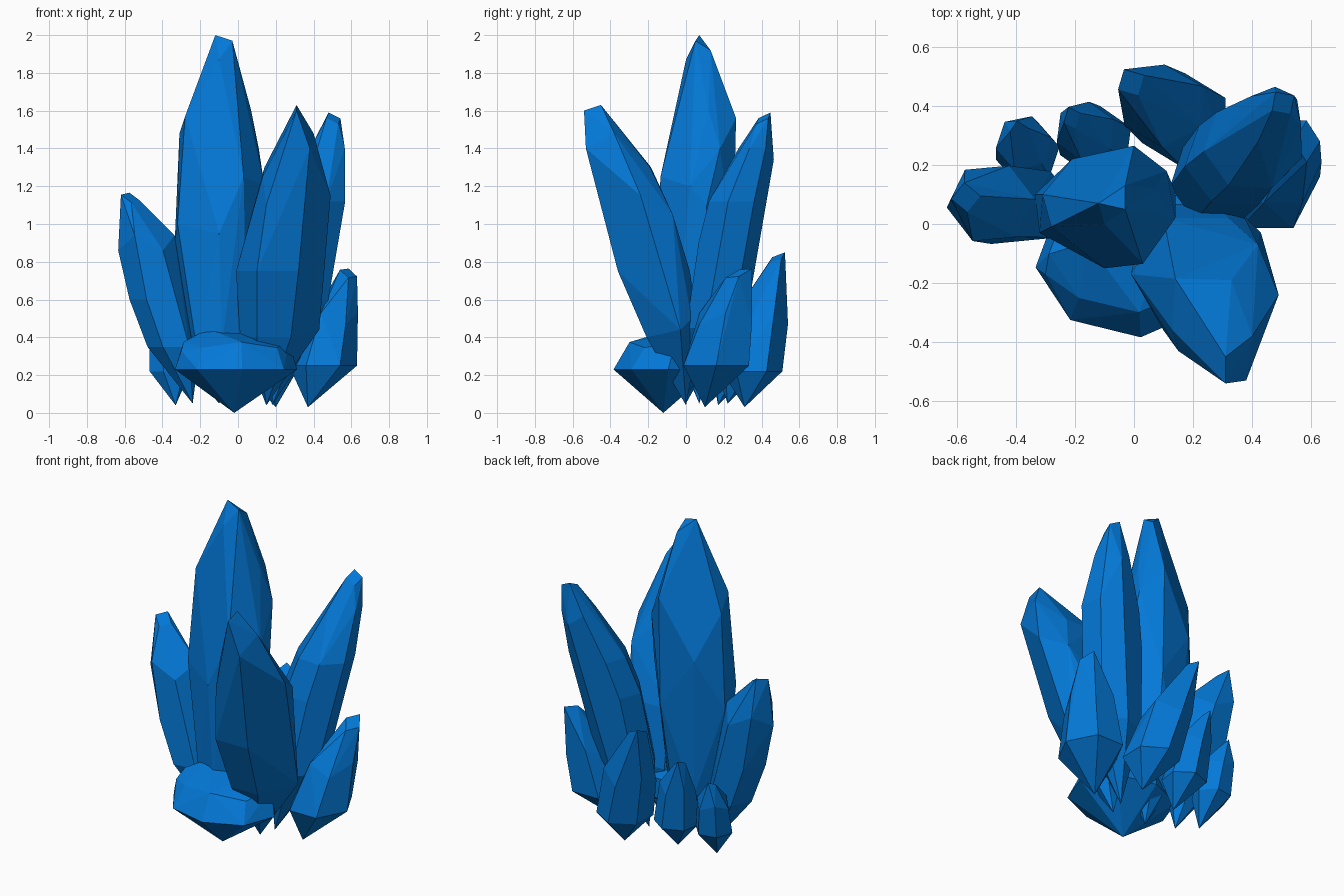
import bpy, bmesh, math

# single flat crystal colour
blue = bpy.data.materials.new("crystal_blue")
blue.diffuse_color = (0.001, 0.19, 0.68, 1)


def crystal(name, root, rings, sides=7, turn=0.0, stagger=0.0, cuts=(), tip=None):
    """Faceted shard wrapped in a hull: pointed root, rings of (x, y, z, rx, ry),
    an optional small cut tip ring, and optional extra corner points (cuts)."""
    bm = bmesh.new()
    bm.verts.new(root)
    for k, (x, y, z, rx, ry) in enumerate(rings):
        for i in range(sides):
            a = turn + 2 * math.pi * i / sides
            # the shoulder ring steps up and down
            dz = stagger * (-1) ** i if k == len(rings) - 1 else 0
            bm.verts.new((x + rx * math.cos(a), y + ry * math.sin(a), z + dz))
    if tip:
        x, y, z, rx, ry = tip
        for i in range(4):
            a = turn + math.pi / 2 * i
            bm.verts.new((x + rx * math.cos(a), y + ry * math.sin(a), z + 0.03 * math.cos(a - 2.2)))
    for p in cuts:
        bm.verts.new(p)
    bmesh.ops.convex_hull(bm, input=bm.verts[:])
    loose = [v for v in bm.verts if not v.link_faces]
    bmesh.ops.delete(bm, geom=loose, context='VERTS')
    bmesh.ops.dissolve_limit(bm, angle_limit=math.radians(5),
                             verts=bm.verts[:], edges=bm.edges[:])
    bmesh.ops.recalc_face_normals(bm, faces=bm.faces[:])
    me = bpy.data.meshes.new(name)
    bm.to_mesh(me)
    bm.free()
    me.materials.append(blue)
    ob = bpy.data.objects.new(name, me)
    bpy.context.collection.objects.link(ob)


# tall shards
crystal("main_crystal", (-0.08, 0.0, 0.05),
        [(-0.09, 0.03, 0.35, 0.17, 0.15)], turn=0.25,
        cuts=[(-0.12, 0.07, 2.0), (-0.03, 0.05, 1.97), (-0.03, 0.13, 1.92), (-0.1, 0.0, 1.87),
              (-0.28, -0.01, 1.57), (-0.31, 0.1, 1.48), (0.07, 0.12, 1.6), (0.0, 0.265, 1.56),
              (0.11, 0.18, 1.4), (0.03, -0.135, 1.25), (-0.1, -0.15, 0.95), (-0.32, -0.03, 1.0),
              (0.14, 0.02, 1.2), (0.14, 0.11, 1.1), (-0.21, 0.22, 1.2), (-0.335, 0.1, 0.9),
              (0.0, 0.25, 0.9)])
crystal("front_right_crystal", (0.15, 0.0, 0.04),
        [(0.19, -0.07, 0.4, 0.18, 0.16),
         (0.21, -0.17, 0.75, 0.22, 0.22)], sides=6, turn=0.0,
        cuts=[(0.31, -0.45, 1.63), (0.31, -0.54, 1.6), (0.38, -0.53, 1.4), (0.4, -0.38, 1.48),
              (0.33, -0.19, 1.3), (0.14, -0.185, 1.3), (0.13, -0.36, 1.25), (0.15, -0.43, 1.1),
              (0.49, -0.24, 1.15), (0.42, -0.07, 1.05), (0.43, -0.03, 0.44), (0.37, 0.03, 0.5)])
crystal("back_right_crystal", (0.18, 0.1, 0.04),
        [(0.29, 0.15, 0.45, 0.17, 0.16),
         (0.355, 0.22, 0.9, 0.185, 0.165),
         (0.405, 0.27, 1.12, 0.17, 0.16),
         (0.47, 0.365, 1.37, 0.1, 0.1)],
        turn=0.6, stagger=0.03, tip=(0.505, 0.41, 1.56, 0.045, 0.045))
crystal("left_crystal", (-0.24, 0.07, 0.05),
        [(-0.34, 0.06, 0.35, 0.14, 0.13),
         (-0.42, 0.06, 0.6, 0.155, 0.14),
         (-0.485, 0.07, 0.9, 0.15, 0.14)],
        sides=6, turn=0.1, stagger=0.04, tip=(-0.57, 0.09, 1.14, 0.05, 0.05))

# short shards around the foot
crystal("front_block_crystal", (-0.02, -0.12, 0.0),
        [(-0.01, -0.12, 0.23, 0.325, 0.265),
         (-0.01, -0.08, 0.36, 0.28, 0.22)],
        sides=8, turn=0.1, stagger=0.015, tip=(-0.02, -0.05, 0.43, 0.14, 0.12),
        cuts=[(-0.3, -0.17, 0.33)])
crystal("right_small_crystal", (0.37, 0.1, 0.03),
        [(0.45, 0.16, 0.25, 0.18, 0.20),
         (0.505, 0.21, 0.5, 0.13, 0.16)],
        sides=6, turn=0.0, stagger=0.03, tip=(0.585, 0.28, 0.74, 0.045, 0.07))
crystal("back_crystal", (0.2, 0.31, 0.03),
        [(0.17, 0.35, 0.22, 0.16, 0.16),
         (0.1, 0.4, 0.5, 0.15, 0.14)],
        sides=6, turn=0.5, stagger=0.03, tip=(-0.01, 0.48, 0.82, 0.05, 0.05))
crystal("back_left_small_crystal", (-0.33, 0.17, 0.04),
        [(-0.36, 0.24, 0.22, 0.11, 0.11),
         (-0.375, 0.275, 0.4, 0.095, 0.095)],
        sides=6, turn=0.2, stagger=0.02, tip=(-0.39, 0.32, 0.53, 0.03, 0.03))
crystal("back_middle_small_crystal", (-0.1, 0.22, 0.05),
        [(-0.13, 0.28, 0.22, 0.13, 0.12),
         (-0.165, 0.315, 0.46, 0.105, 0.1)],
        sides=6, turn=0.4, stagger=0.02, tip=(-0.21, 0.36, 0.63, 0.03, 0.04))
